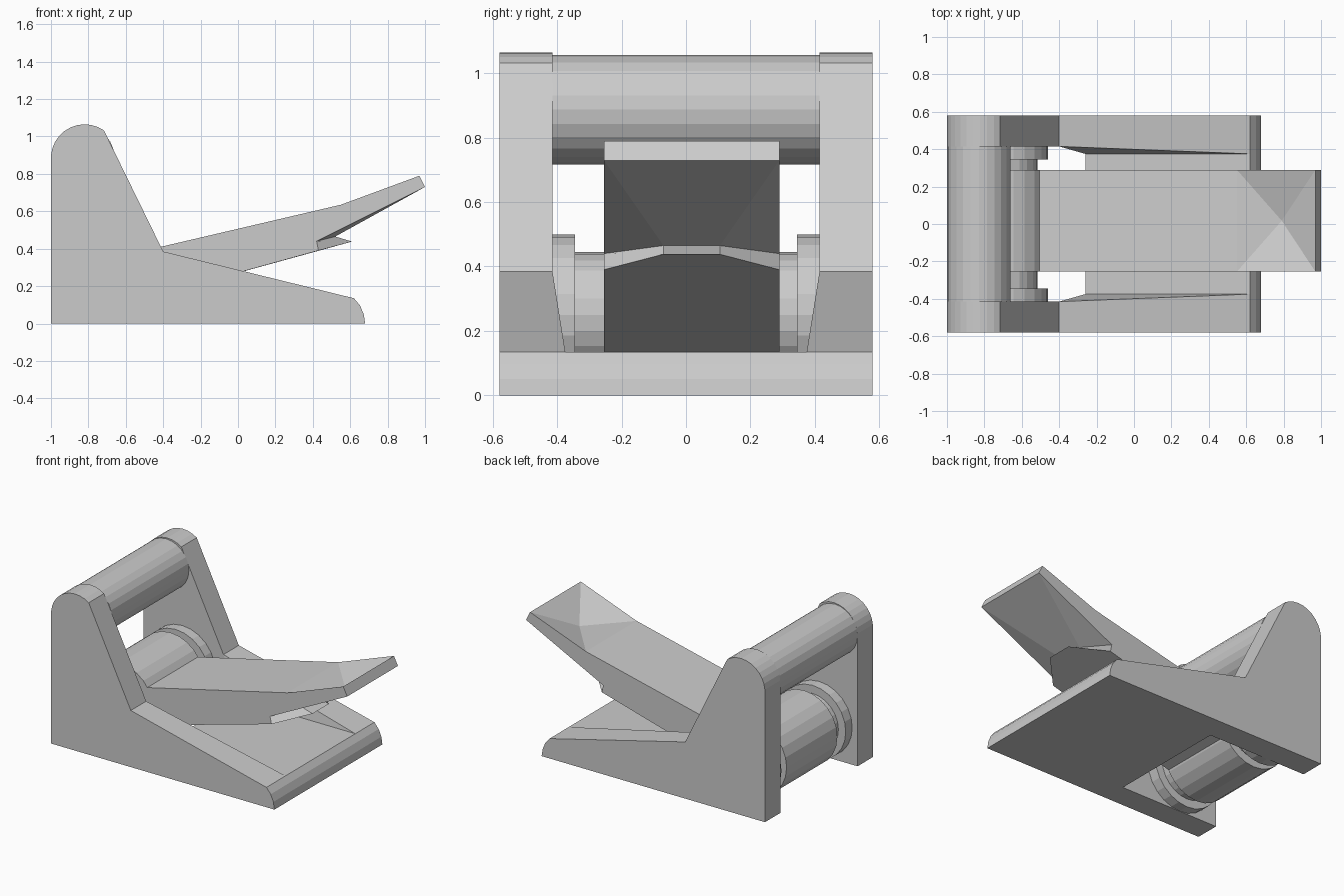
import bpy, bmesh
from math import sin, cos, radians

if "Cube" in bpy.data.objects:
    bpy.data.objects.remove(bpy.data.objects["Cube"])


def finish(name, bm):
    bmesh.ops.recalc_face_normals(bm, faces=bm.faces)
    mesh = bpy.data.meshes.new(name)
    bm.to_mesh(mesh)
    bm.free()
    obj = bpy.data.objects.new(name, mesh)
    bpy.context.collection.objects.link(obj)
    return obj


def extrude_y(name, profile, y0, y1):
    """Extrude an x-z outline between two y positions."""
    bm = bmesh.new()
    face = bm.faces.new([bm.verts.new((x, y0, z)) for x, z in profile])
    new = bmesh.ops.extrude_face_region(bm, geom=[face])["geom"]
    verts = [v for v in new if isinstance(v, bmesh.types.BMVert)]
    bmesh.ops.translate(bm, verts=verts, vec=(0, y1 - y0, 0))
    return finish(name, bm)


def roller(name, x, z, r, y0, y1, sides=24):
    ring = [(x + r * cos(radians(360 * i / sides)), z + r * sin(radians(360 * i / sides)))
            for i in range(sides)]
    return extrude_y(name, ring, y0, y1)


# Side panels with rounded tops and rounded front toe
toe = [(0.68, 0), (0.672, 0.05), (0.652, 0.097), (0.62, 0.135)]
crown = [(-0.82 + 0.18 * cos(radians(a)), 0.885 + 0.18 * sin(radians(a)))
         for a in range(55, 181, 12)] + [(-1, 0.885)]
panel = [(-1, 0)] + toe + [(-0.4, 0.385)] + crown
for side, s in (("front", -1), ("back", 1)):
    extrude_y(side + "_side_panel", panel, s * 0.415, s * 0.58)

    # Sloping fillet between panel and floor
    bm = bmesh.new()
    for p in [(-0.4, 0.415, 0.385), (-0.26, 0.375, 0.135), (0.62, 0.375, 0.135),
              (-0.26, 0.415, 0.135), (0.62, 0.415, 0.135)]:
        bm.verts.new((p[0], s * p[1], p[2]))
    bmesh.ops.convex_hull(bm, input=bm.verts)
    finish(side + "_fillet", bm)

    # End flange of the lower axle
    roller(side + "_axle_flange", -0.71, 0.25, 0.25, s * 0.345, s * 0.415)

# Floor plate
extrude_y("floor_plate", [(-0.26, 0)] + toe + [(-0.26, 0.135)], -0.415, 0.415)

# Rollers and lever knuckle
roller("top_roller", -0.83, 0.887, 0.17, -0.415, 0.415)
roller("lower_axle", -0.71, 0.25, 0.195, -0.345, 0.345)
Y0, Y1 = -0.255, 0.29
roller("lever_knuckle", -0.71, 0.25, 0.25, Y0, Y1)

# Lever with dished tip and a nose underneath
bm = bmesh.new()
outline = [(-0.52, 0.385), (0.55, 0.635), (0.97, 0.79), (1.0, 0.73),
           (0.42, 0.44), (0.43, 0.39), (-0.52, 0.128)]
a = [bm.verts.new((x, Y0, z)) for x, z in outline]
b = [bm.verts.new((x, Y1, z)) for x, z in outline]
m0, m1 = [bm.verts.new((0.52, y, 0.465)) for y in (-0.07, 0.105)]
p0, p1 = [bm.verts.new((0.61, y, 0.438)) for y in (-0.07, 0.105)]
dish = bm.verts.new((0.79, 0.0175, 0.64))
faces = [a, b,
         (a[0], a[1], b[1], b[0]), (a[2], a[3], b[3], b[2]), (a[6], a[0], b[0], b[6]),
         (a[1], a[2], dish), (a[2], b[2], dish), (b[2], b[1], dish), (b[1], a[1], dish),
         (a[3], a[4], m0), (a[3], m0, m1, b[3]), (b[3], m1, b[4]),
         (a[4], a[5], p0, m0), (m0, p0, p1, m1), (m1, p1, b[5], b[4]),
         (a[5], a[6], b[6], b[5], p1, p0)]
for f in faces:
    bm.faces.new(f)
finish("lever", bm)
